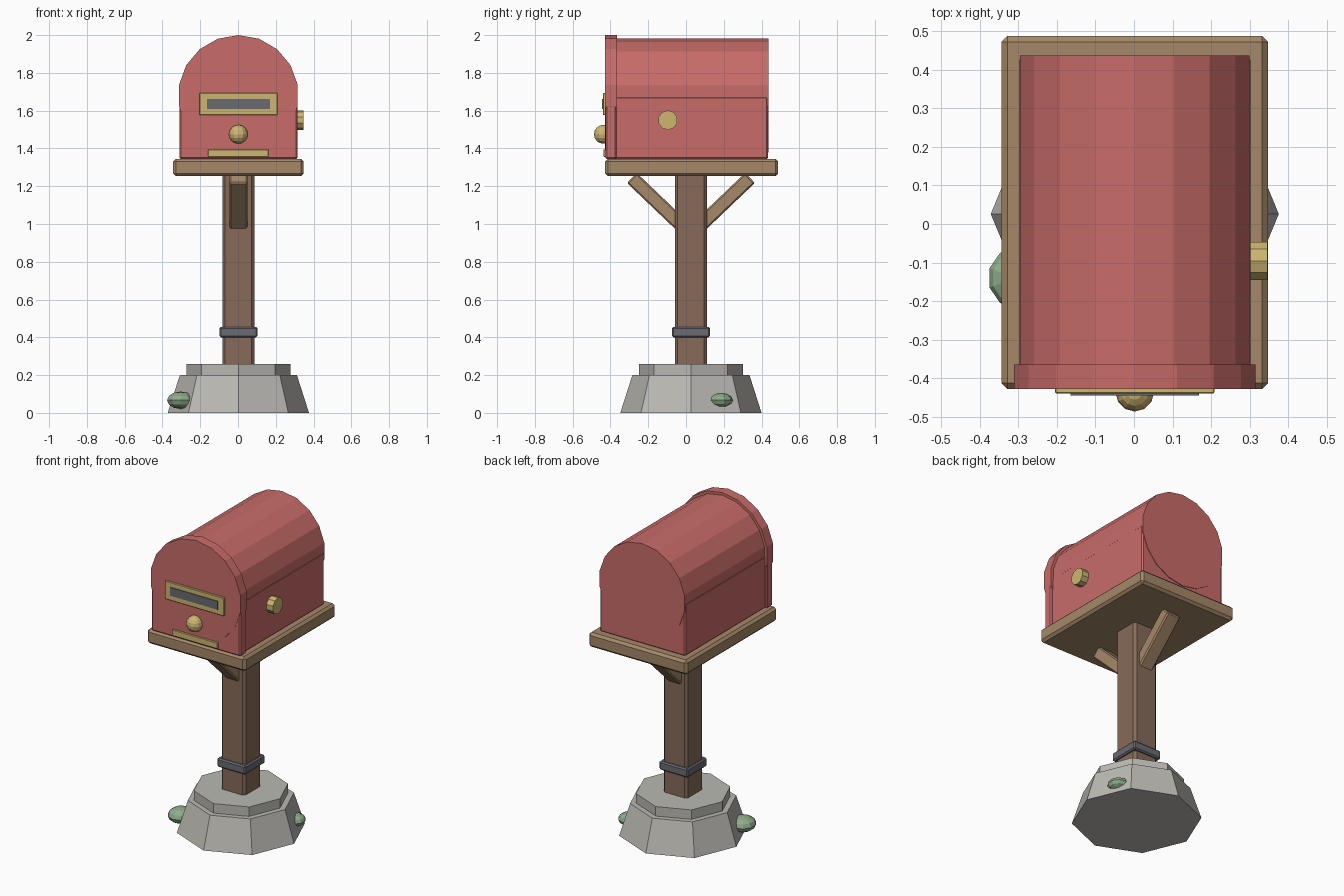
import bpy, bmesh
from math import sin, cos, pi, atan2
from mathutils import Vector, Matrix

if "Cube" in bpy.data.objects:
    bpy.data.objects.remove(bpy.data.objects["Cube"])


def material(name, *rgb):
    lin = [((c / 255 + 0.055) / 1.055) ** 2.4 for c in rgb] + [1.0]
    m = bpy.data.materials.new(name)
    m.use_nodes = True
    m.diffuse_color = lin
    bsdf = next(n for n in m.node_tree.nodes if n.type == 'BSDF_PRINCIPLED')
    bsdf.inputs["Base Color"].default_value = lin
    return m


RED = material("red paint", 200, 108, 105)
OAK = material("light wood", 166, 136, 104)
WOOD = material("dark wood", 135, 107, 89)
STONE = material("grey stone", 186, 185, 179)
IRON = material("dark metal", 104, 107, 114)
BRASS = material("brass", 206, 182, 114)
LEAF = material("green moss", 143, 173, 139)

CX, CY = 0.002, 0.026   # post and base axis


def finish(name, bm, mat, bevel=0):
    bmesh.ops.recalc_face_normals(bm, faces=bm.faces)
    if bevel:
        bmesh.ops.bevel(bm, geom=bm.edges[:], offset=bevel, segments=1, affect='EDGES')
    me = bpy.data.meshes.new(name)
    bm.to_mesh(me)
    bm.free()
    me.materials.append(mat)
    ob = bpy.data.objects.new(name, me)
    bpy.context.collection.objects.link(ob)
    return ob


def box(name, mat, x, y, z, bevel=0.0, tilt=0.0):
    """Box from (low, high) ranges, optionally tilted about x."""
    ranges = (x, y, z)
    size = [b - a for a, b in ranges]
    mid = [(a + b) / 2 for a, b in ranges]
    bm = bmesh.new()
    bmesh.ops.create_cube(bm, size=1, matrix=Matrix.Translation(mid)
                          @ Matrix.Rotation(tilt, 4, 'X') @ Matrix.Diagonal((*size, 1)))
    return finish(name, bm, mat, bevel)


def prism(name, mat, sides, r0, r1, start, end, up):
    """Straight prism or taper between two points, first corner towards up."""
    start, end, up = Vector(start), Vector(end), Vector(up)
    side = (end - start).normalized().cross(up)
    bm = bmesh.new()
    rings = []
    for c, r in ((start, r0), (end, r1)):
        rings.append([bm.verts.new(c + r * (up * cos(2 * pi * i / sides) + side * sin(2 * pi * i / sides)))
                      for i in range(sides)])
        bm.faces.new(rings[-1])
    for i in range(sides):
        j = (i + 1) % sides
        bm.faces.new((rings[0][i], rings[0][j], rings[1][j], rings[1][i]))
    return finish(name, bm, mat)


def ball(name, mat, centre, scale, segs, rings):
    bm = bmesh.new()
    bmesh.ops.create_uvsphere(bm, u_segments=segs, v_segments=rings, radius=1,
                              matrix=Matrix.Translation(centre) @ Matrix.Diagonal((*scale, 1)))
    return finish(name, bm, mat)


def around(c, half):
    return (c - half, c + half)


# Stone footing with two octagonal tiers and moss clumps
prism("footing", STONE, 8, 0.374, 0.31, (CX, CY, 0), (CX, CY, 0.2), (1, 0, 0))
prism("footing_cap", STONE, 8, 0.275, 0.275, (CX, CY, 0.18), (CX, CY, 0.26), (1, 0, 0))
ball("moss_large", LEAF, (-0.304, -0.14, 0.067), (0.075, 0.08, 0.046), 10, 6)
ball("moss_small", LEAF, (0.27, 0.183, 0.067), (0.065, 0.065, 0.038), 10, 6)

# Post with metal collar
box("post", WOOD, around(CX, 0.085), around(CY, 0.085), (0.2, 1.27), 0.015)
box("collar", IRON, around(CX, 0.1), around(CY, 0.1), (0.4, 0.456), 0.008)

# Diagonal braces front and back
for name, s in (("front_brace", -1), ("back_brace", 1)):
    outer = Vector((CX, CY + s * 0.313, 1.244))
    inner = Vector((CX, CY + s * 0.05, 0.993))
    mid, d = (outer + inner) / 2, outer - inner
    box(name, OAK, around(CX, 0.048), around(mid.y, d.length / 2),
        around(mid.z, 0.037), 0.008, atan2(d.z, d.y))

# Platform
box("platform", OAK, around(CX, 0.346), (-0.428, 0.488), (1.253, 1.345), 0.015)

# Letter box body: lower box and rounded roof
box("body_lower", RED, around(CX, 0.3), (-0.38, 0.434), (1.343, 1.675), 0.008)
prism("body_roof", RED, 18, 0.302, 0.302, (CX, -0.38, 1.681), (CX, 0.438, 1.681), (0, 0, 1))
box("door_lower", RED, around(CX, 0.313), (-0.426, -0.368), (1.343, 1.678), 0.008)
prism("door_arch", RED, 18, 0.319, 0.319, (CX, -0.428, 1.681), (CX, -0.365, 1.681), (0, 0, 1))

# Door fittings
box("slot_frame", BRASS, around(CX, 0.207), (-0.44, -0.42), (1.577, 1.693), 0.003)
box("slot", IRON, around(CX, 0.167), (-0.445, -0.43), (1.61, 1.663))
ball("door_knob", BRASS, (CX, -0.437, 1.475), (0.05, 0.05, 0.05), 12, 8)
box("name_plate", BRASS, around(CX, 0.16), (-0.437, -0.42), (1.355, 1.395), 0.003)

# Round hub on the side
prism("side_hub", BRASS, 10, 0.052, 0.052, (0.29, -0.096, 1.55), (0.347, -0.096, 1.55), (0, 0, 1))
